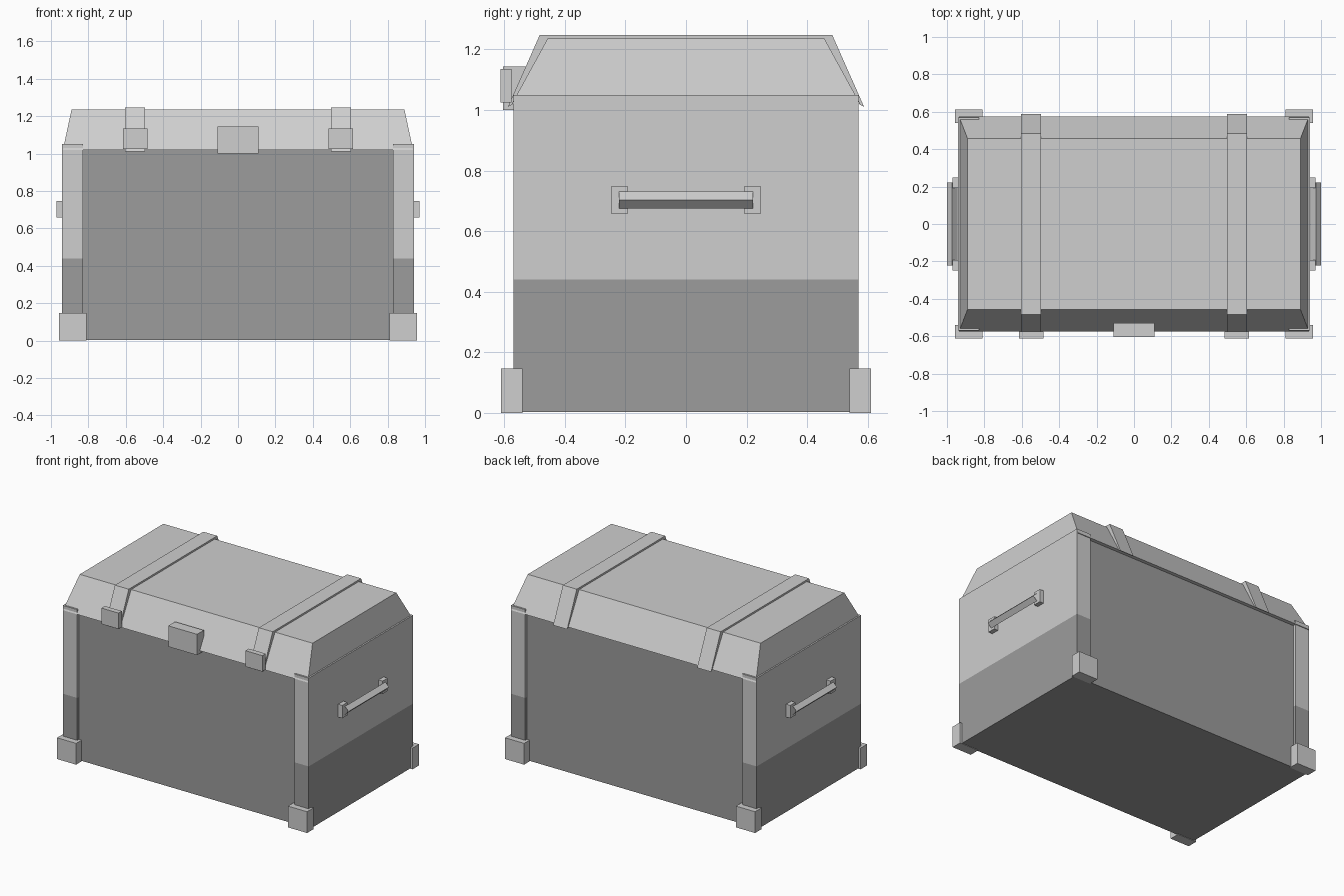
import bpy
import bmesh
import math
from mathutils import Matrix, Vector

old = bpy.data.objects.get("Cube")
if old:
    bpy.data.objects.remove(old, do_unlink=True)


def material(name, value):
    mat = bpy.data.materials.new(name)
    mat.use_nodes = True
    colour = (value, value, value, 1)
    mat.diffuse_color = colour
    mat.node_tree.nodes["Principled BSDF"].inputs["Base Color"].default_value = colour
    return mat


LIGHT = material("light grey", 0.62)
DARK = material("dark grey", 0.335)


def finish(name, bm, *mats):
    bmesh.ops.recalc_face_normals(bm, faces=bm.faces)
    mesh = bpy.data.meshes.new(name)
    bm.to_mesh(mesh)
    bm.free()
    for mat in mats:
        mesh.materials.append(mat)
    obj = bpy.data.objects.new(name, mesh)
    bpy.context.collection.objects.link(obj)
    return obj


def box_mesh(x, y, z):
    """Box from (low, high) pairs on each axis."""
    bm = bmesh.new()
    bmesh.ops.create_cube(bm, size=1)
    for v in bm.verts:
        for i, (low, high) in enumerate((x, y, z)):
            v.co[i] = high if v.co[i] > 0 else low
    return bm


def box(name, x, y, z, mat=LIGHT):
    return finish(name, box_mesh(x, y, z), mat)


def span(sign, low, high):
    return tuple(sorted((sign * low, sign * high)))


# Recessed dark body between the two end boards
box("body", (-0.84, 0.84), (-0.55, 0.55), (0.003, 1.02), DARK)

# Lid with sloping sides
lid = box_mesh((-0.936, 0.936), (-0.575, 0.575), (1.02, 1.235))
for v in lid.verts:
    if v.co.z > 1.1:
        v.co.x *= 0.89 / 0.936
        v.co.y *= 0.457 / 0.575
finish("lid", lid, LIGHT)

for side, sign in (("left", 1), ("right", -1)):
    # End board, dark below and light above
    bm = box_mesh(span(sign, 0.83, 0.94), (-0.57, 0.57), (0.003, 1.05))
    bmesh.ops.bisect_plane(bm, geom=bm.verts[:] + bm.edges[:] + bm.faces[:],
                           plane_co=(0, 0, 0.44), plane_no=(0, 0, 1))
    for f in bm.faces:
        f.material_index = 1 if f.calc_center_median().z < 0.44 else 0
    finish(side + "_end_board", bm, LIGHT, DARK)

    # Corner feet and handle brackets
    for end, fwd in (("front", -1), ("back", 1)):
        box(f"{side}_{end}_foot", span(sign, 0.81, 0.956),
            span(fwd, 0.54, 0.611), (0, 0.147))
        box(f"{side}_{end}_handle_bracket", span(sign, 0.93, 0.971),
            span(fwd, 0.192, 0.248), (0.658, 0.747))

    # Four-sided handle bar with open ends
    bm = bmesh.new()
    bmesh.ops.create_cone(bm, cap_ends=False, segments=4, radius1=0.028,
                          radius2=0.028, depth=0.442,
                          matrix=Matrix.Translation(Vector((sign * 0.972, 0, 0.702)))
                          @ Matrix.Rotation(math.pi / 2, 4, "X"))
    finish(side + "_handle_bar", bm, LIGHT)

    # Strap folded over the lid
    half = [(0.588, 1.01), (0.483, 1.247), (0.45, 1.225), (0.57, 1.02)]
    outline = ([half[0], half[1]] + [(-y, z) for y, z in (half[1], half[0])]
               + [(-half[3][0], half[3][1]), (-half[2][0], half[2][1]),
                  half[2], half[3]])
    bm = bmesh.new()
    face = bm.faces.new([bm.verts.new((sign * 0.55 - 0.053, y, z)) for y, z in outline])
    ext = bmesh.ops.extrude_face_region(bm, geom=[face])
    bmesh.ops.translate(bm, vec=(0.106, 0, 0),
                        verts=[g for g in ext["geom"] if isinstance(g, bmesh.types.BMVert)])
    finish(side + "_strap", bm, LIGHT)

    # Small latch on the strap
    box(side + "_latch", span(sign, 0.485, 0.615), (-0.613, -0.576), (1.025, 1.135))

# Central lock
box("lock", (-0.11, 0.11), (-0.604, -0.53), (1.0, 1.144))
